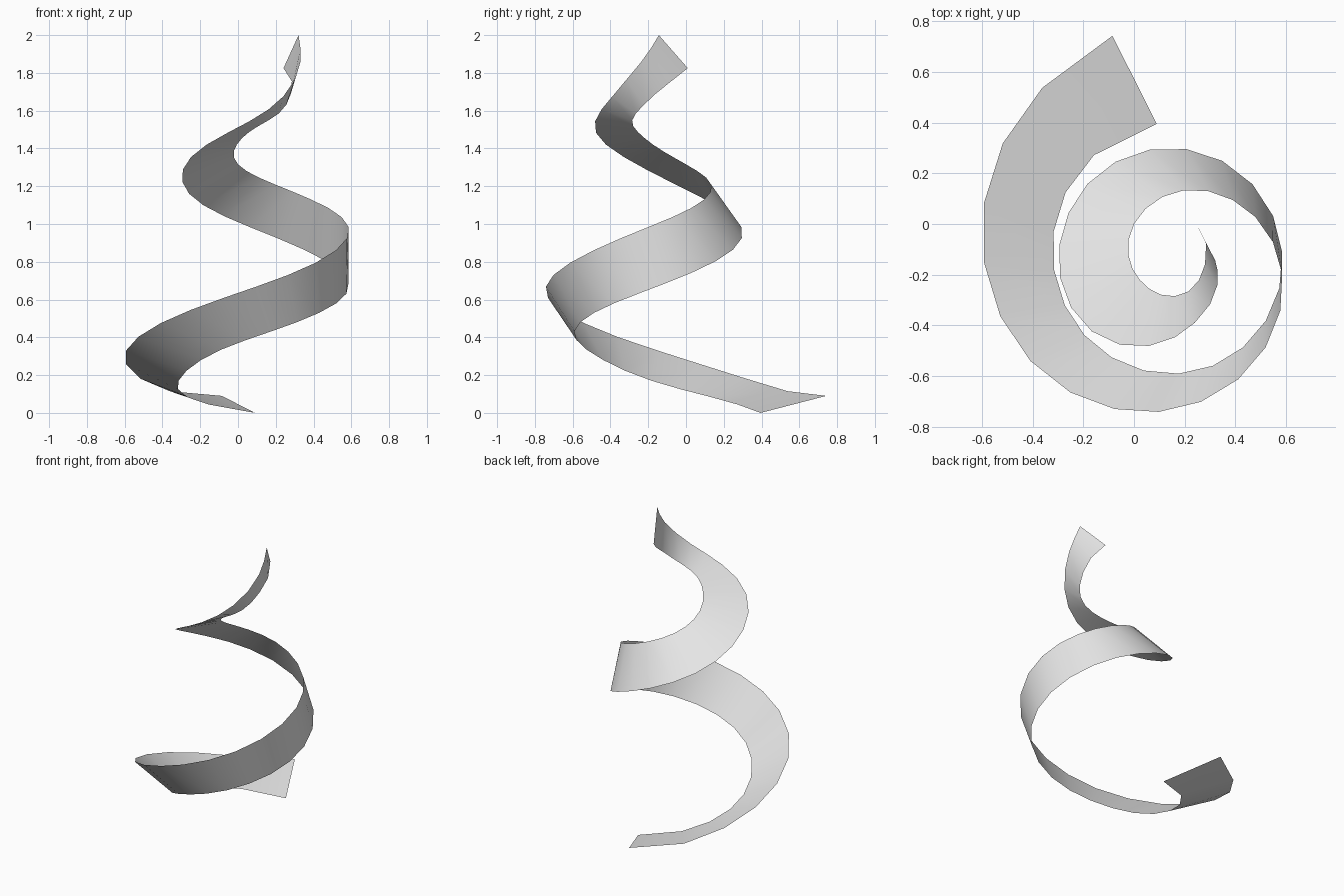
import bpy
import bmesh
from math import cos, sin, radians
from mathutils import Vector

default_cube = bpy.data.objects.get("Cube")
if default_cube:
    bpy.data.objects.remove(default_cube, do_unlink=True)

# Spiral axis, and the cross-section numbers at which the rims are defined
AXIS = Vector((0.1375, -0.15, 0))
STATIONS = (0, 1, 4, 7, 10, 14, 18, 22, 26, 30, 32, 34)

# Each rim is a winding path: angle in degrees, distance from axis, height
OUTER_START_RIM = dict(
    angle=(104, 126, 180, 233, 283, 354, 421, 492, 571, 664, 716, 777),
    radius=(.92, .85, .73, .645, .566, .45, .32, .204, .135, .14, .143, .19),
    height=(.09, .115, .33, .545, .73, .985, 1.17, 1.315, 1.455, 1.585, 1.69, 1.825),
)
INNER_START_RIM = dict(
    angle=(95, 125, 184, 239, 293, 365, 441, 514, 582, 653, 695, 722),
    radius=(.547, .515, .454, .439, .445, .449, .451, .441, .409, .261, .212, .183),
    height=(0, .045, .17, .335, .48, .685, .925, 1.16, 1.42, 1.675, 1.855, 2),
)


def slope(values, i):
    """Rate of change at a station, one-sided at the two ends."""
    before, after = max(i - 1, 0), min(i + 1, len(values) - 1)
    return (values[after] - values[before]) / (STATIONS[after] - STATIONS[before])


def smooth_value(values, station):
    """Smooth interpolation between the defined stations."""
    i = 0
    while i < len(STATIONS) - 2 and station > STATIONS[i + 1]:
        i += 1
    span = STATIONS[i + 1] - STATIONS[i]
    t = (station - STATIONS[i]) / span
    blend = t * t * (3 - 2 * t)
    return (values[i] * (1 - blend) + values[i + 1] * blend
            + span * slope(values, i) * t * (1 - t) ** 2
            - span * slope(values, i + 1) * t * t * (1 - t))


def rim_point(rim, station):
    angle = radians(smooth_value(rim["angle"], station))
    radius = smooth_value(rim["radius"], station)
    height = smooth_value(rim["height"], station)
    return AXIS + Vector((radius * cos(angle), radius * sin(angle), height))


def make_material(name, colour):
    material = bpy.data.materials.new(name)
    material.use_nodes = True
    material.diffuse_color = colour
    shader = next(n for n in material.node_tree.nodes if n.type == "BSDF_PRINCIPLED")
    shader.inputs["Base Color"].default_value = colour
    return material


# Ribbon: a single strip of quads joining the two rims
bm = bmesh.new()
rungs = [
    [bm.verts.new(rim_point(rim, station)) for rim in (OUTER_START_RIM, INNER_START_RIM)]
    for station in range(STATIONS[-1] + 1)
]
for (outer, inner), (next_outer, next_inner) in zip(rungs, rungs[1:]):
    bm.faces.new((outer, next_outer, next_inner, inner))

mesh = bpy.data.meshes.new("spiral_ribbon")
bm.to_mesh(mesh)
bm.free()
ribbon = bpy.data.objects.new("spiral_ribbon", mesh)
bpy.context.collection.objects.link(ribbon)
mesh.materials.append(make_material("light_grey", (0.8, 0.8, 0.8, 1)))

# Soft shading along the winding
bpy.ops.object.select_all(action="DESELECT")
ribbon.select_set(True)
bpy.context.view_layer.objects.active = ribbon
bpy.ops.object.shade_smooth_by_angle(angle=radians(30))
